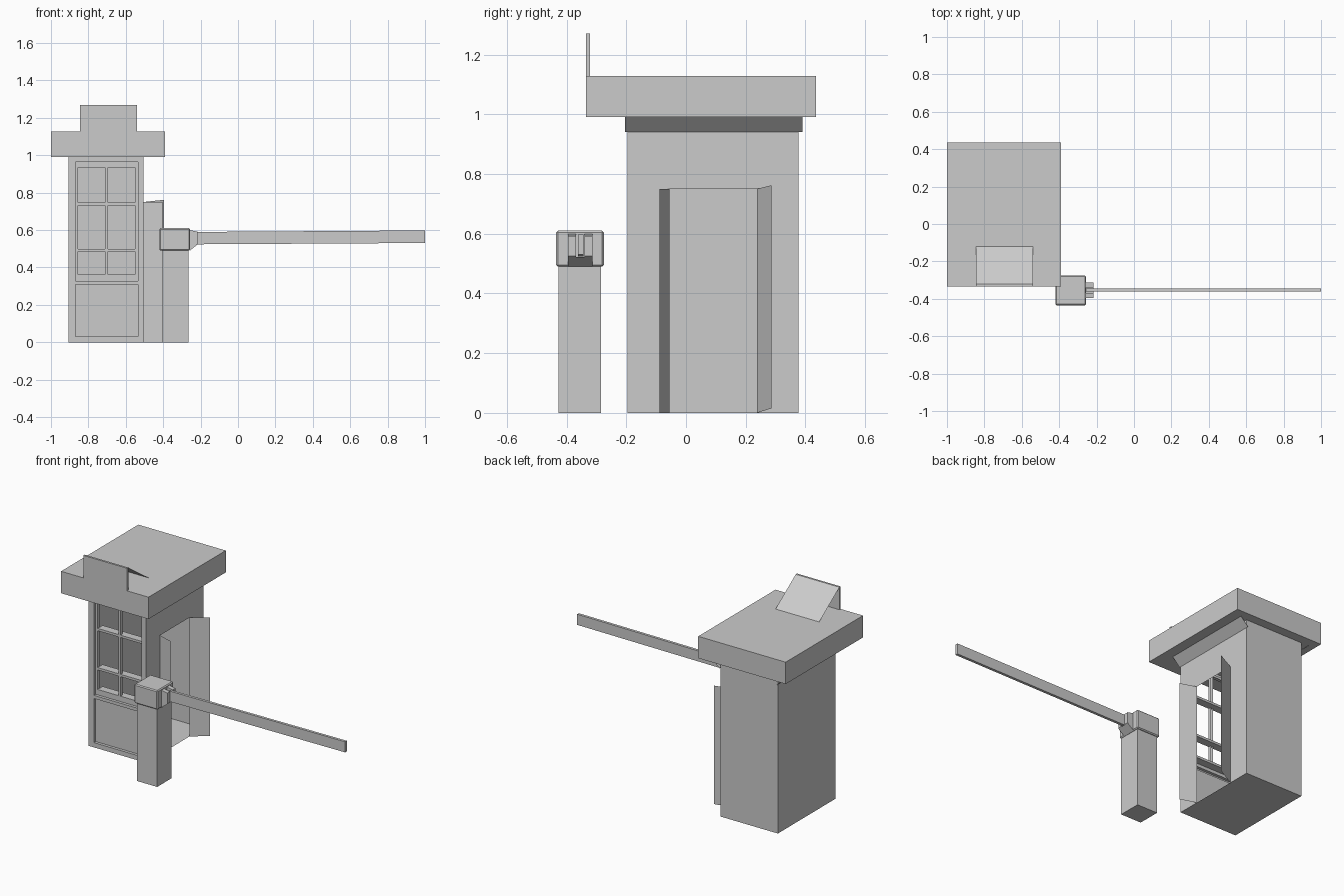
import bpy

if "Cube" in bpy.data.objects:
    bpy.data.objects.remove(bpy.data.objects["Cube"])


def mesh(name, verts, faces):
    me = bpy.data.meshes.new(name)
    me.from_pydata(verts, [], faces)
    me.update()
    ob = bpy.data.objects.new(name, me)
    bpy.context.collection.objects.link(ob)
    return ob


def sheets(name, quads):
    """Object made of separate thin quads, each a list of four points."""
    verts = [p for q in quads for p in q]
    return mesh(name, verts, [tuple(range(4 * i, 4 * i + 4)) for i in range(len(quads))])


def prism(name, outline, y0, y1):
    """Extrude an x/z outline along y."""
    n = len(outline)
    verts = [(x, y, z) for y in (y0, y1) for x, z in outline]
    faces = [tuple(range(n)), tuple(range(2 * n - 1, n - 1, -1))]
    faces += [((i + 1) % n, i, n + i, n + (i + 1) % n) for i in range(n)]
    return mesh(name, verts, faces)


def box(name, x, y, z):
    return prism(name, [(x[0], z[0]), (x[1], z[0]), (x[1], z[1]), (x[0], z[1])], *y)


def grid(us, zs, holes, point):
    """Quads of a flat panel cut at us/zs, leaving out the hole cells."""
    out = []
    for i in range(len(us) - 1):
        for j in range(len(zs) - 1):
            if (i, j) not in holes:
                out.append([point(us[i], zs[j]), point(us[i + 1], zs[j]),
                            point(us[i + 1], zs[j + 1]), point(us[i], zs[j + 1])])
    return out


def reveal(x0, x1, z0, z1, ya, yb):
    """Four quads lining a rectangular opening from ya to yb."""
    c = [(x0, z0), (x1, z0), (x1, z1), (x0, z1)]
    return [[(*(c[i][0], ya), c[i][1]), (c[i][0], yb, c[i][1]),
             (c[i - 1][0], yb, c[i - 1][1]), (c[i - 1][0], ya, c[i - 1][1])] for i in range(4)]


XL, XR, YF, YB, ZT = -0.905, -0.505, -0.196, 0.377, 0.99
YI = YF + 0.018

# Booth shell: left wall, back wall, floor, and right wall with doorway
shell = [
    [(XL, YB, 0), (XL, YF, 0), (XL, YF, ZT), (XL, YB, ZT)],
    [(XR, YB, 0), (XL, YB, 0), (XL, YB, ZT), (XR, YB, ZT)],
    [(XL, YF, 0), (XL, YB, 0), (XR, YB, 0), (XR, YF, 0)],
]
shell += grid([YF, -0.055, 0.237, YB], [0, 0.75, ZT], {(1, 0)}, lambda y, z: (XR, y, z))
sheets("booth_walls", shell)

# Front wall with recessed lower panel and window recess
front = grid([XL, -0.868, -0.535, XR], [0, 0.03, 0.308, 0.328, 0.965, ZT],
             {(1, 1), (1, 3)}, lambda x, z: (x, YF, z))
front += reveal(-0.868, -0.535, 0.03, 0.308, YF, YI)
front += reveal(-0.868, -0.535, 0.328, 0.965, YF, YI)
front += grid([-0.868, -0.535], [0.03, 0.308], set(), lambda x, z: (x, YI, z))
sheets("front_wall", front)

# Window frame with six open panes
px = [-0.868, -0.855, -0.71, -0.695, -0.55, -0.535]
pz = [0.328, 0.362, 0.485, 0.5, 0.732, 0.747, 0.935, 0.965]
holes = {(i, j) for i in (1, 3) for j in (1, 3, 5)}
frame = grid(px, pz, holes, lambda x, z: (x, YI, z))
for i, j in holes:
    frame += reveal(px[i], px[i + 1], pz[j], pz[j + 1], YI, YI + 0.02)
sheets("window_frame", frame)
for k, j in enumerate((0, 2, 4)):
    box(f"window_bar_{k}", (-0.855, -0.55), (YI + 0.001, YI + 0.05), (pz[j + 1] - 0.015, pz[j + 1]))

# Double doors swung outward
sheets("door_front", [[(XR, -0.055, 0), (-0.405, -0.088, 0), (-0.405, -0.088, 0.75), (XR, -0.055, 0.75)]])
sheets("door_back", [[(XR, 0.237, 0), (-0.395, 0.286, 0.015), (-0.395, 0.286, 0.762), (XR, 0.237, 0.75)]])

# Roof slab and sloped strips beneath it
box("roof", (-1.0, -0.39), (-0.335, 0.435), (ZT, 1.128))
for side, x, d in (("left", XL, -0.05), ("right", XR, 0.05)):
    sheets(f"eave_strip_{side}", [[(x, -0.205, 0.94), (x, 0.39, 0.94), (x + d, 0.39, ZT), (x + d, -0.205, ZT)]])

# Sign board on the roof with a sloped backing sheet
box("sign_board", (-0.845, -0.54), (-0.335, -0.322), (1.128, 1.27))
sheets("sign_backing", [[(-0.845, -0.322, 1.27), (-0.54, -0.322, 1.27), (-0.54, -0.118, 1.126), (-0.845, -0.118, 1.126)]])

# Barrier post and head
box("barrier_post", (-0.407, -0.265), (-0.427, -0.285), (0, 0.49))
head = box("barrier_head", (-0.42, -0.257), (-0.435, -0.275), (0.49, 0.61))
bev = head.modifiers.new("bevel", 'BEVEL')
bev.width = 0.006
bev.segments = 1

# Forked bracket holding the arm
prong = [(-0.258, 0.49), (-0.217, 0.525), (-0.217, 0.592), (-0.258, 0.6)]
for k, y in enumerate((-0.395, -0.34)):
    prism(f"bracket_prong_{k}", prong, y, y + 0.027)
prism("bracket_base", [(-0.258, 0.49), (-0.217, 0.522), (-0.258, 0.522)], -0.395, -0.313)

# Barrier arm
prism("barrier_arm", [(-0.3, 0.54), (-0.25, 0.54), (-0.222, 0.524), (1.0, 0.531), (1.0, 0.598),
                      (-0.222, 0.59), (-0.25, 0.58), (-0.3, 0.58)], -0.361, -0.344)
